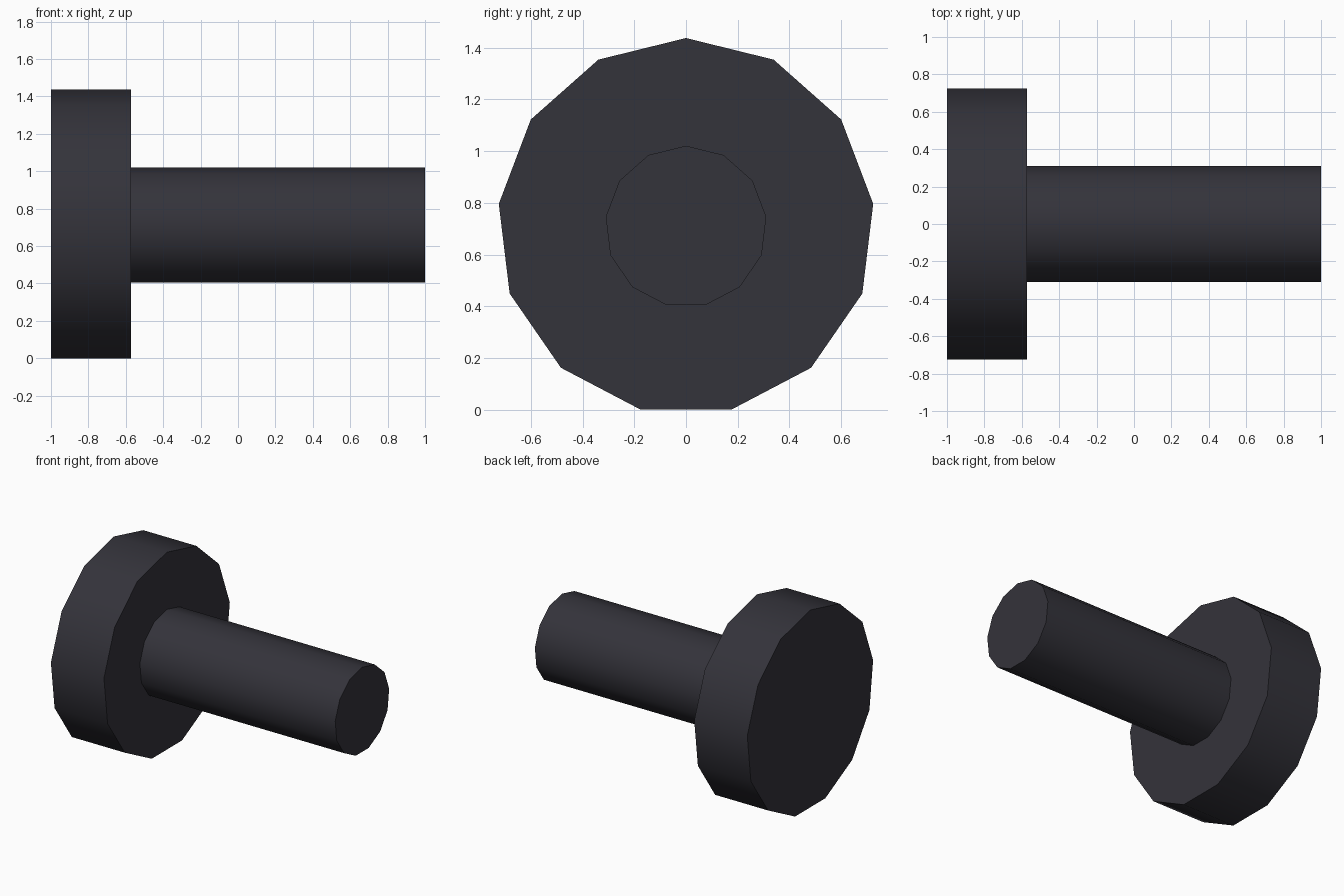
import bpy, bmesh, math

if "Cube" in bpy.data.objects:
    bpy.data.objects.remove(bpy.data.objects["Cube"])

SIDES = 13
CENTRE_Z = 0.7078

# One dark colour for the whole model
mat = bpy.data.materials.new("dark charcoal")
mat.diffuse_color = (0.034, 0.033, 0.043, 1.0)
mat.use_nodes = True
mat.node_tree.nodes["Principled BSDF"].inputs["Base Color"].default_value = mat.diffuse_color

# Profile along x: (x, radius) of the wide head and the narrow shaft
profile = [(-1.0, 0.729), (-0.573, 0.729), (-0.573, 0.3125), (1.0, 0.3125)]


def ring(bm, x, r):
    """A 13-sided ring around the x axis with one corner at the top."""
    return [bm.verts.new((x, r * math.sin(a), CENTRE_Z + r * math.cos(a)))
            for a in (2 * math.pi * i / SIDES for i in range(SIDES))]


# Headed pin: rings joined by side faces, closed at both ends
bm = bmesh.new()
rings = [ring(bm, x, r) for x, r in profile]
for a, b in zip(rings, rings[1:]):
    for i in range(SIDES):
        j = (i + 1) % SIDES
        bm.faces.new((a[i], a[j], b[j], b[i]))
bm.faces.new(rings[0])
bm.faces.new(rings[-1])
bmesh.ops.recalc_face_normals(bm, faces=bm.faces)

mesh = bpy.data.meshes.new("headed_pin")
bm.to_mesh(mesh)
bm.free()
mesh.materials.append(mat)
pin = bpy.data.objects.new("headed_pin", mesh)
bpy.context.collection.objects.link(pin)

# Smooth round sides, sharp end caps and shoulder
bpy.context.view_layer.objects.active = pin
pin.select_set(True)
bpy.ops.object.shade_smooth_by_angle(angle=math.radians(40))
